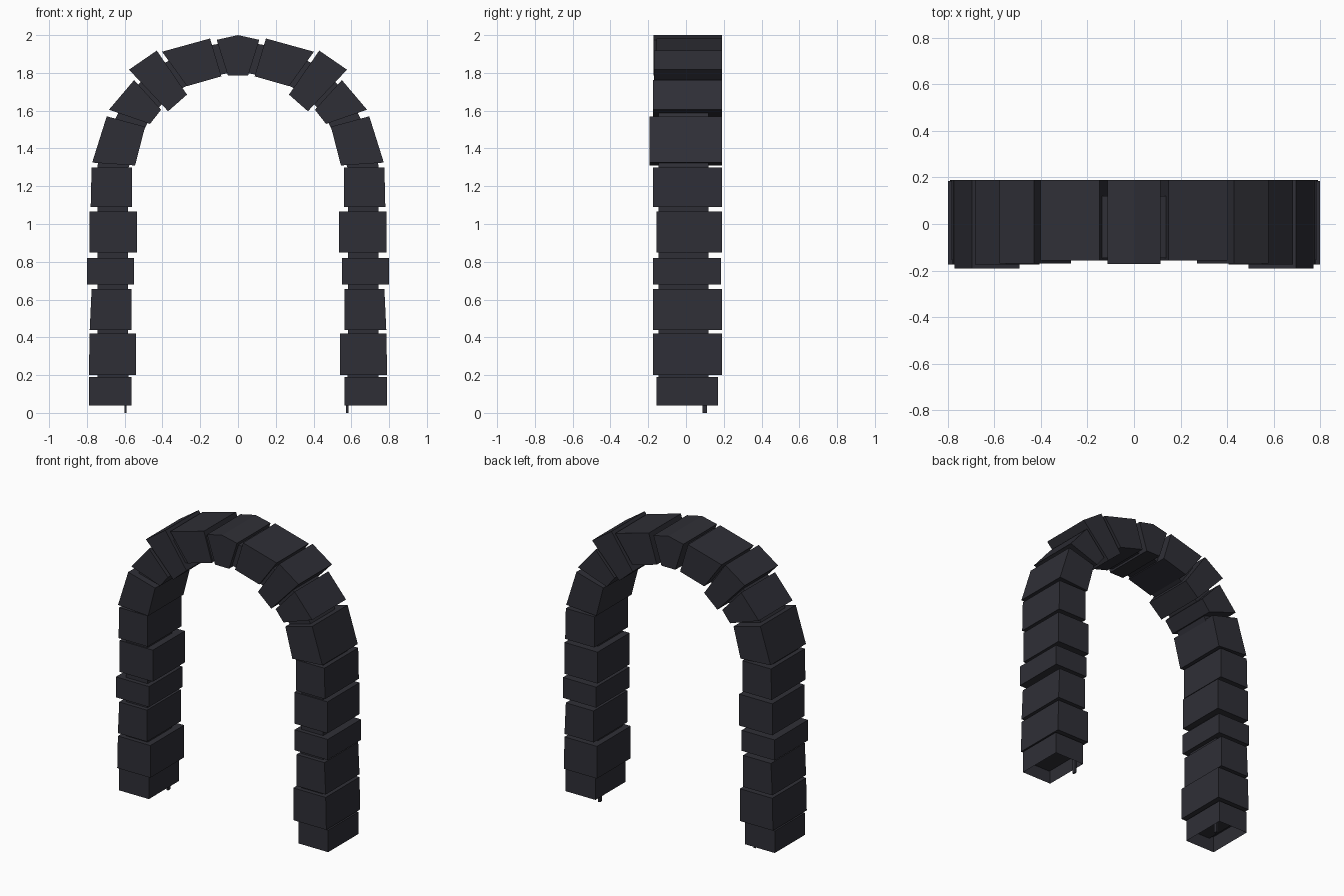
import bpy, bmesh
from mathutils import Vector

cube = bpy.data.objects.get("Cube")
if cube:
    bpy.data.objects.remove(cube, do_unlink=True)

stone = bpy.data.materials.new("dark slate")
stone.use_nodes = True
colour = (0.028, 0.028, 0.037, 1)
stone.diffuse_color = colour
stone.node_tree.nodes["Principled BSDF"].inputs["Base Color"].default_value = colour


def finish(name, bm):
    bmesh.ops.recalc_face_normals(bm, faces=bm.faces)
    mesh = bpy.data.meshes.new(name)
    bm.to_mesh(mesh)
    bm.free()
    mesh.materials.append(stone)
    obj = bpy.data.objects.new(name, mesh)
    bpy.context.collection.objects.link(obj)
    return obj


def prism(name, outline, front, back, side=1, hollow=False):
    """Extrude an x-z outline from front to back."""
    bm = bmesh.new()
    face = bm.faces.new([bm.verts.new((side * x, front, z)) for x, z in outline])
    new = bmesh.ops.extrude_face_region(bm, geom=[face])["geom"]
    for v in new:
        if isinstance(v, bmesh.types.BMVert):
            v.co.y = back
    bmesh.ops.recalc_face_normals(bm, faces=bm.faces)
    if hollow:
        # Recess in the underside
        bottom = min(bm.faces, key=lambda f: f.calc_center_median().z)
        bmesh.ops.inset_region(bm, faces=[bottom], thickness=0.02)
        for v in bottom.verts:
            v.co.z += 0.1
    return finish(name, bm)


# Leg stones: inner x, outer x at bottom, outer x at top, low z, high z, front, back
legs = [
    (0.565, 0.79, 0.79, 0.04, 0.19, -0.155, 0.17),
    (0.54, 0.79, 0.785, 0.2, 0.42, -0.175, 0.19),
    (0.565, 0.785, 0.775, 0.44, 0.655, -0.175, 0.19),
    (0.55, 0.8, 0.8, 0.68, 0.82, -0.175, 0.185),
    (0.535, 0.785, 0.785, 0.85, 1.065, -0.155, 0.19),
    (0.56, 0.78, 0.775, 1.09, 1.3, -0.175, 0.19),
]
# Arch stones: four x-z corners, front
arch = [
    ([(0.545, 1.31), (0.772, 1.325), (0.695, 1.57), (0.492, 1.515)], -0.192),
    ([(0.466, 1.53), (0.683, 1.605), (0.55, 1.762), (0.407, 1.605)], -0.175),
    ([(0.37, 1.597), (0.577, 1.817), (0.43, 1.918), (0.27, 1.685)], -0.17),
    ([(0.27, 1.73), (0.402, 1.912), (0.148, 1.982), (0.088, 1.782)], -0.157),
]
# Core centre line and its cross direction
core = [((0.663, 0.12), (1, 0)), ((0.663, 1.3), (1, 0.1)), ((0.62, 1.44), (1, 0.3)),
        ((0.52, 1.63), (0.8, 0.6)), ((0.4, 1.755), (0.6, 0.8)),
        ((0.22, 1.85), (0.3, 1)), ((0, 1.89), (0, 1))]

for side, label in ((1, "left"), (-1, "right")):
    for i, (inner, low, high, z0, z1, front, back) in enumerate(legs):
        prism(f"{label}_leg_stone_{i + 1}",
              [(inner, z0), (low, z0), (high, z1), (inner, z1)],
              front, back, side, hollow=(i == 0))
    for i, (outline, front) in enumerate(arch):
        prism(f"{label}_arch_stone_{i + 1}", outline, front, 0.19, side)

    # Recessed core seen between the stones
    bm = bmesh.new()
    rings = []
    for centre, across in core:
        c, a = Vector(centre), Vector(across).normalized() * 0.082
        rings.append([bm.verts.new((side * p.x, y, p.y)) for p, y in
                      ((c - a, -0.145), (c + a, -0.145), (c + a, 0.12), (c - a, 0.12))])
    for r, s in zip(rings, rings[1:]):
        for j in range(4):
            bm.faces.new((r[j], r[j - 1], s[j - 1], s[j]))
    bm.faces.new(rings[0])
    finish(f"{label}_core", bm)

    # Thin peg under the leg
    x = 0.572 if side > 0 else -0.602
    prism(f"{label}_peg", [(x, 0), (x + 0.013, 0), (x + 0.013, 0.15), (x, 0.15)], 0.088, 0.112)

prism("keystone", [(-0.053, 1.785), (0.053, 1.785), (0.113, 1.975), (0, 2), (-0.113, 1.975)],
      -0.172, 0.19)
